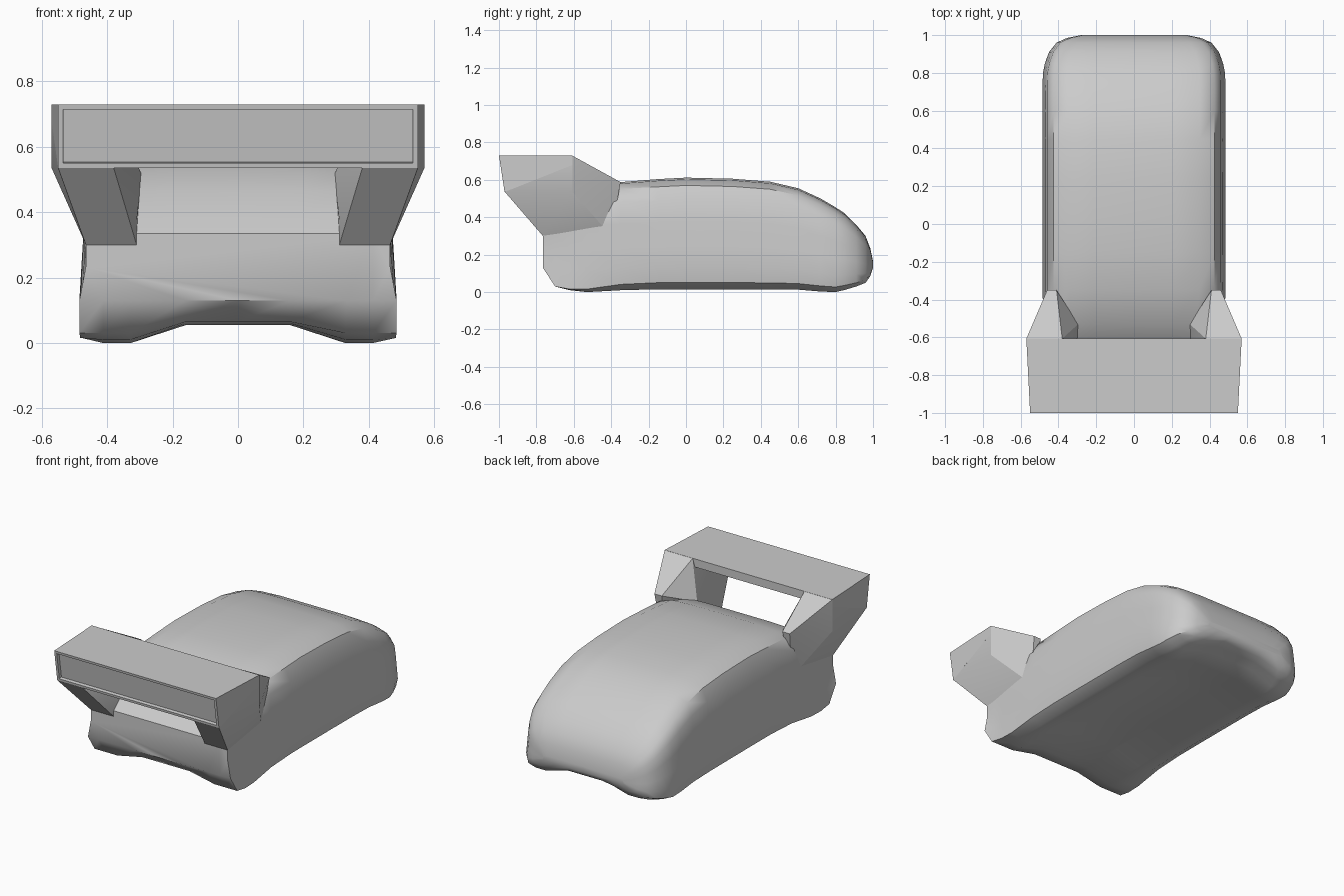
import bpy, bmesh

if "Cube" in bpy.data.objects:
    bpy.data.objects.remove(bpy.data.objects["Cube"])


def finish(bm, name, angle):
    bmesh.ops.recalc_face_normals(bm, faces=bm.faces)
    me = bpy.data.meshes.new(name)
    bm.to_mesh(me)
    bm.free()
    ob = bpy.data.objects.new(name, me)
    bpy.context.collection.objects.link(ob)
    bpy.ops.object.select_all(action='DESELECT')
    bpy.context.view_layer.objects.active = ob
    ob.select_set(True)
    bpy.ops.object.shade_smooth_by_angle(angle=angle)
    return ob


def hull(points):
    bm = bmesh.new()
    for p in points:
        bm.verts.new(p)
    res = bmesh.ops.convex_hull(bm, input=bm.verts)
    junk = [g for g in res["geom_interior"] if isinstance(g, bmesh.types.BMVert)]
    bmesh.ops.delete(bm, geom=junk, context='VERTS')
    bmesh.ops.dissolve_limit(bm, angle_limit=0.02, verts=bm.verts, edges=bm.edges)
    return bm


# Half cross-sections of the body (width fraction, height fraction)
ROUND = [(0, 1), (.45, 1), (.72, .985), (.88, .93), (.95, .8), (.97, .6), (.985, .4),
         (1, .2), (.975, .06), (.85, 0), (.68, 0), (.33, 0), (0, 0)]
BOXY = [(0, 1), (.4, 1), (.64, 1), (.85, 1), (.96, 1), (.96, .75), (.96, .5),
        (.98, .25), (1, 0), (.85, 0), (.68, 0), (.33, 0), (0, 0)]

# Body stations: y, top, bottom, half width, arch height, boxiness
STATIONS = [
    (-.765, .335, .13, .485, 0, 1), (-.70, .40, .03, .485, .035, 1),
    (-.62, .465, .01, .485, .05, .8), (-.53, .525, 0, .485, .055, .5),
    (-.35, .588, .01, .485, .055, .1), (-.15, .604, .015, .485, .055, 0),
    (0, .612, .015, .485, .055, 0), (.25, .606, .015, .485, .055, 0),
    (.45, .59, .015, .485, .055, 0), (.6, .555, .013, .485, .055, 0),
    (.72, .50, .003, .485, .055, 0), (.80, .453, 0, .482, .055, 0),
    (.85, .42, .012, .472, .055, 0), (.91, .36, .03, .45, .05, 0),
    (.96, .30, .05, .41, .04, 0), (.985, .235, .085, .355, .02, 0),
    (1.0, .165, .13, .28, 0, 0)]

# Main body, lofted through the stations
bm = bmesh.new()
rings = []
for y, top, bot, w, arch, box in STATIONS:
    half = []
    for i, (r, b) in enumerate(zip(ROUND, BOXY)):
        u = r[0] + (b[0] - r[0]) * box
        v = r[1] + (b[1] - r[1]) * box
        half.append((u * w, y, bot + v * (top - bot) + (arch if i >= 11 else 0)))
    pts = half + [(-x, yy, z) for x, yy, z in reversed(half[1:-1])]
    rings.append([bm.verts.new(p) for p in pts])
n = len(rings[0])
for a, b in zip(rings, rings[1:]):
    for i in range(n):
        j = (i + 1) % n
        bm.faces.new((a[i], a[j], b[j], b[i]))
bm.faces.new(rings[0])
bm.faces.new(rings[-1])
finish(bm, "main_body", 0.75)

# Cross bar with a wedge-shaped section and a recessed front panel
bm = hull([(s * x, y, z) for s in (-1, 1) for x, y, z in
           [(.55, -1, .73), (.55, -.97, .535), (.57, -.607, .73), (.57, -.607, .68)]])
bm.faces.ensure_lookup_table()
front = min(bm.faces, key=lambda f: f.calc_center_median().y)
bmesh.ops.recalc_face_normals(bm, faces=bm.faces)
bmesh.ops.inset_region(bm, faces=[front], thickness=.022)
bmesh.ops.inset_region(bm, faces=[front], thickness=.001, depth=-.02)
finish(bm, "cross_bar", 0.5)

# Side arms joining the bar to the body
ARM = [(.465, -.765, .375), (.31, -.765, .375), (.38, -.968, .535), (.55, -.968, .535),
       (.57, -.607, .535), (.57, -.607, .729), (.38, -.607, .729), (.46, -.35, .588),
       (.41, -.35, .588), (.465, -.4, .505), (.295, -.53, .515), (.465, -.765, .3),
       (.31, -.765, .3), (.44, -.4, .3)]
for name, s in (("left_arm", -1), ("right_arm", 1)):
    finish(hull([(s * x, y, z) for x, y, z in ARM]), name, 0.4)
